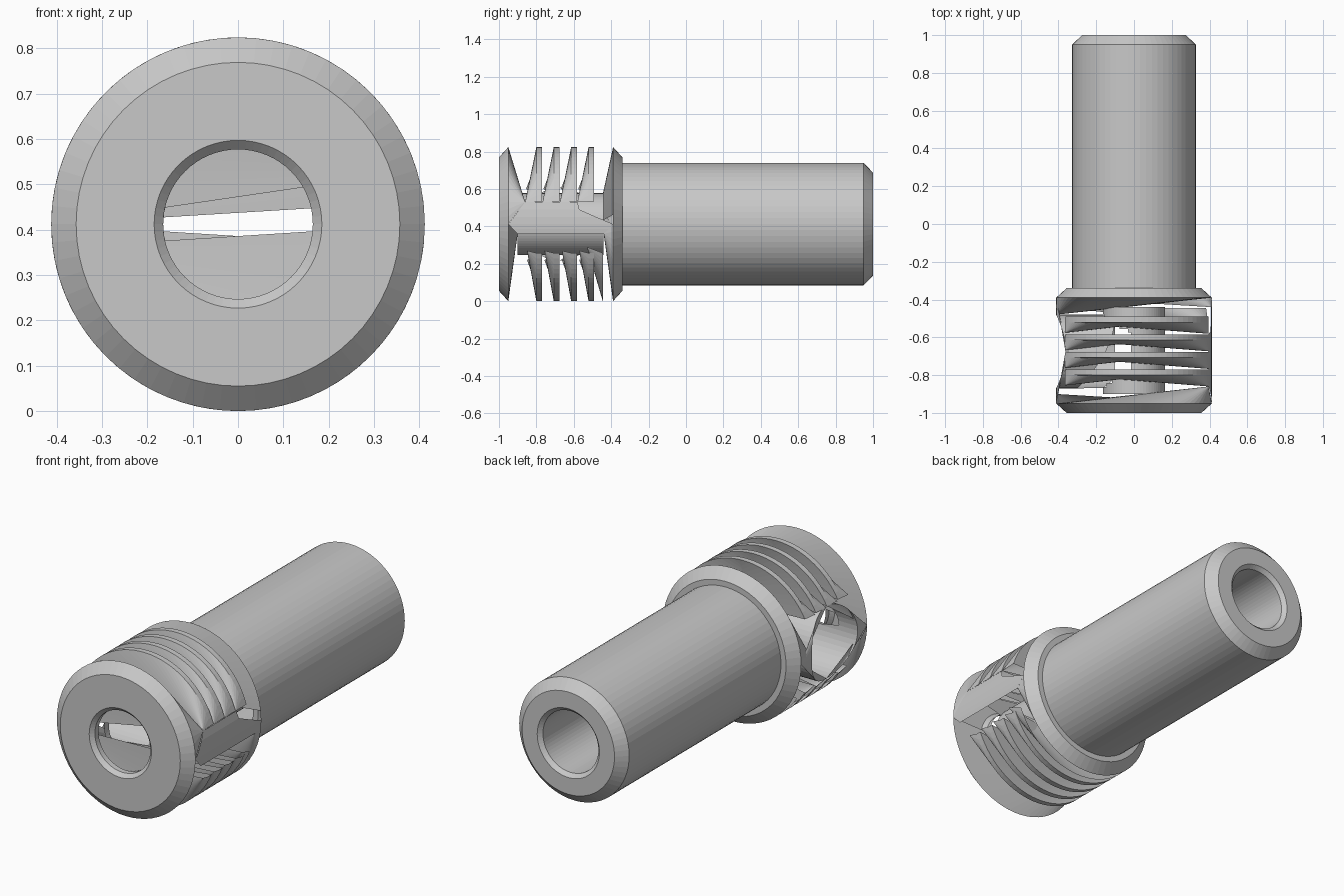
import bpy, bmesh, math

if "Cube" in bpy.data.objects:
    bpy.data.objects.remove(bpy.data.objects["Cube"])

ZC, R, RB = 0.412, 0.412, 0.165
SEG = 64

steel = bpy.data.materials.new("plain grey metal")
steel.diffuse_color = (0.58, 0.58, 0.58, 1)
steel.use_nodes = True
steel.node_tree.nodes["Principled BSDF"].inputs["Base Color"].default_value = steel.diffuse_color


def pt(r, y, deg):
    a = math.radians(deg)
    return (r * math.cos(a), y, ZC + r * math.sin(a))


def side(y, z, s=1):
    """Point on the head's outer cylinder at height z, on the +x or -x side."""
    return (s * math.sqrt(R * R - (z - ZC) ** 2), y, z)


def make(name, polys):
    bm = bmesh.new()
    for p in polys:
        bm.faces.new([bm.verts.new(c) for c in p])
    bmesh.ops.remove_doubles(bm, verts=bm.verts, dist=1e-5)
    bmesh.ops.recalc_face_normals(bm, faces=bm.faces)
    me = bpy.data.meshes.new(name)
    bm.to_mesh(me)
    bm.free()
    me.materials.append(steel)
    ob = bpy.data.objects.new(name, me)
    bpy.context.collection.objects.link(ob)
    return ob


def lathe(profile):
    """Quads of a (radius, y) profile spun around the long axis."""
    out = []
    for (r0, y0), (r1, y1) in zip(profile, profile[1:]):
        for i in range(SEG):
            a, b = 360 * i / SEG, 360 * (i + 1) / SEG
            out.append([pt(r0, y0, a), pt(r0, y0, b), pt(r1, y1, b), pt(r1, y1, a)])
    return out


def arc(y0, y1, a0, a1, n):
    return [pt(R, y0 + (y1 - y0) * i / n, a0 + (a1 - a0) * i / n) for i in range(n + 1)]


def fan(points, apex):
    return [[p, q, apex] for p, q in zip(points, points[1:])]


def bridge(u, v):
    return [[u[i], u[i + 1], v[i + 1], v[i]] for i in range(len(u) - 1)]


# front rim, and the back rim with the long sleeve
make("front_rim", lathe([(RB, -0.95), (RB, -0.98), (0.185, -1), (0.357, -1), (R, -0.95)]))
make("sleeve", lathe([(R, -0.39), (0.357, -0.34), (0.327, -0.34), (0.327, 0.95),
                      (0.275, 1), (0.185, 1), (RB, 0.98), (RB, -0.39)]))

# bore wall inside the head, opened where the cross hole meets it
rows = [-0.90 + 0.46 * i / 24 for i in range(25)]
wall = []
for q in lathe([(RB, y) for y in rows]):
    cx, cy, cz = (sum(v[k] for v in q) / 4 for k in range(3))
    if cx > -0.02 or math.hypot(cy + 0.675, cz - ZC) > 0.195:
        wall.append(q)
make("head_bore", wall)

# slanted fans closing the rims towards the head's side walls
make("front_rim_fans",
     fan(arc(-0.95, -0.95, 0, 180, 32), side(-0.86, 0.53)) +
     fan(arc(-0.95, -0.95, 180, 360, 32), side(-0.90, 0.36, -1)))
make("back_rim_fans",
     fan(arc(-0.39, -0.39, 7, 180, 32), side(-0.48, 0.412, -1)) +
     fan(arc(-0.39, -0.39, 180, 360, 32), side(-0.44, 0.36)))

# right side wall: bands between a front and a back edge
edges = [(0.36, -0.90, -0.44), (0.385, -0.925, -0.415), (0.412, -0.95, -0.39),
         (0.45, -0.92, -0.48), (0.49, -0.89, -0.57), (0.53, -0.86, -0.58)]
make("right_wall", [[side(a[1], a[0]), side(a[2], a[0]), side(b[2], b[0]), side(b[1], b[0])]
                    for a, b in zip(edges, edges[1:])])

# left side wall tapering from the cross hole to the rims, and the tube leading in
hole, inner = [], []
for i in range(49):
    a = 2 * math.pi * (i - 12) / 48
    c, s = math.cos(a), math.sin(a)
    hole.append(side(-0.675 + 0.195 * c, ZC + 0.195 * s, -1))
    x = -math.sqrt(max(RB ** 2 - (0.195 * s) ** 2, 0.01))
    if s > 0:
        x = min(x, -0.1 - 0.2 * ((1 - c) / 2) ** 2)
    inner.append((x, -0.675 + 0.195 * c, ZC + 0.195 * s))
make("left_wall", fan(hole[:25], side(-0.39, ZC, -1)) + fan(hole[24:], side(-0.95, ZC, -1)))
make("cross_hole", bridge(hole, inner))

# curved grip fins over the top and the bottom of the head
top, bottom = [], []
for i in range(4):
    y = -0.77 + 0.093 * i
    lead = arc(y, y, 152, 17, 28)
    trail = arc(y - 0.03, y - 0.03, 152, 17, 28)
    top += fan(lead, side(y - 0.09, 0.53)) + fan(trail, side(y - 0.09, 0.53))
    top += fan(lead, side(y - 0.085, 0.60, -1)) + bridge(lead, trail)
    lead = arc(y, y, 212, 338, 28)
    trail = arc(y - 0.03, y - 0.03, 212, 338, 28)
    bottom += fan(trail, side(y - 0.08, 0.27)) + fan(lead, side(y - 0.08, 0.22, -1))
    bottom += bridge(lead, trail)
bottom += fan(arc(-0.445, -0.445, 212, 338, 28), side(-0.53, 0.29))
make("top_fins", top)
make("bottom_fins", bottom)
